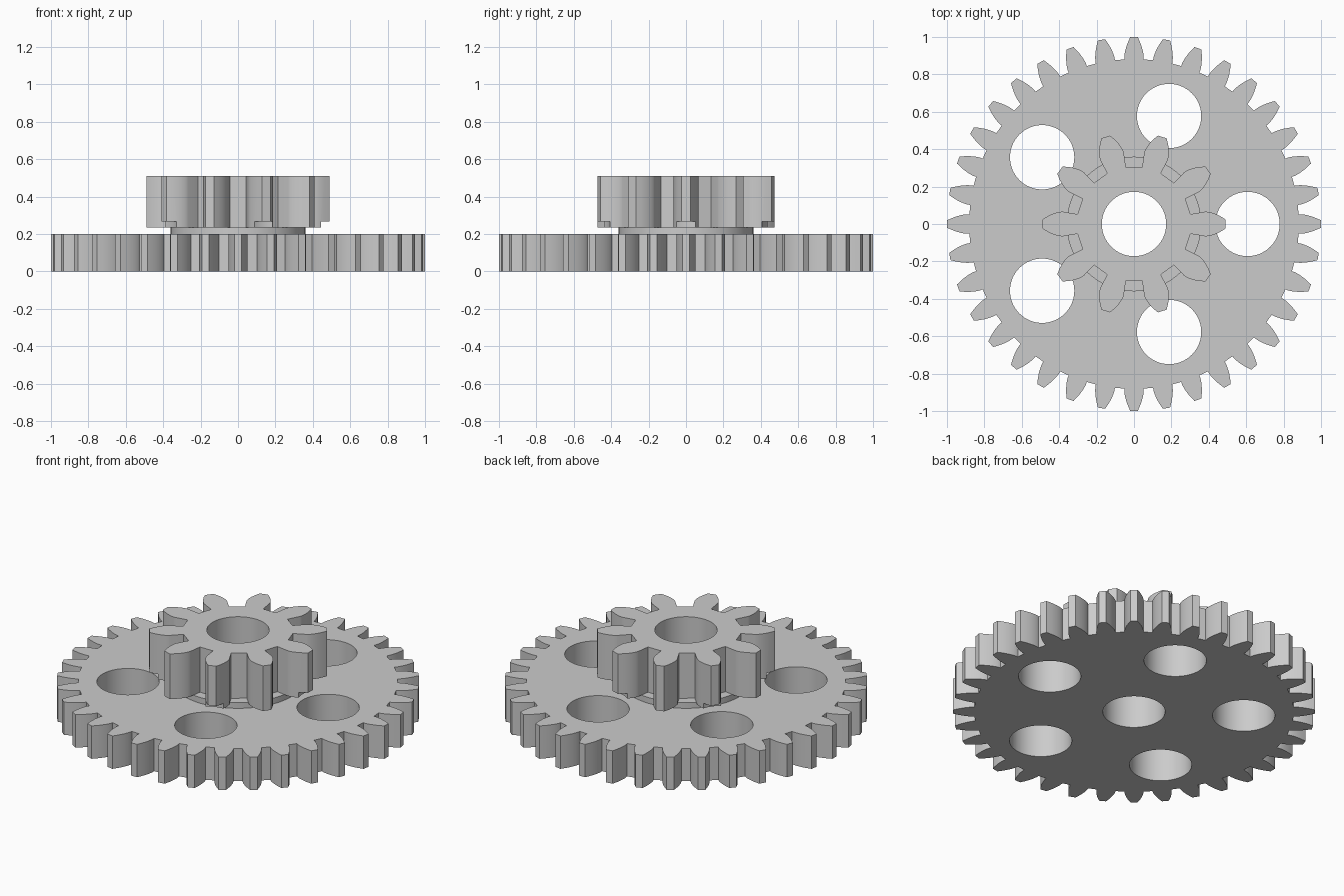
import bpy, bmesh, math

if "Cube" in bpy.data.objects:
    bpy.data.objects.remove(bpy.data.objects["Cube"])

grey = bpy.data.materials.new("grey")
grey.diffuse_color = (0.6, 0.6, 0.6, 1)
grey.use_nodes = True
grey.node_tree.nodes["Principled BSDF"].inputs["Base Color"].default_value = grey.diffuse_color


def prism(name, outline, z0, z1):
    """Closed outline in the xy plane raised from z0 to z1."""
    bm = bmesh.new()
    base = bm.faces.new([bm.verts.new((x, y, z0)) for x, y in outline])
    top = bmesh.ops.extrude_face_region(bm, geom=[base])["geom"]
    bmesh.ops.translate(bm, vec=(0, 0, z1 - z0),
                        verts=[v for v in top if isinstance(v, bmesh.types.BMVert)])
    bmesh.ops.recalc_face_normals(bm, faces=bm.faces)
    mesh = bpy.data.meshes.new(name)
    bm.to_mesh(mesh)
    bm.free()
    mesh.materials.append(grey)
    ob = bpy.data.objects.new(name, mesh)
    bpy.context.collection.objects.link(ob)
    return ob


def circle(r, cx=0, cy=0, n=64):
    return [(cx + r * math.cos(2 * math.pi * i / n),
             cy + r * math.sin(2 * math.pi * i / n)) for i in range(n)]


def gear_outline(teeth, tip, steps=6):
    """Involute spur gear with a 20 degree pressure angle, a tooth on +x."""
    module = 2 * tip / (teeth + 2)
    pitch = module * teeth / 2
    root = pitch - 1.25 * module
    base = pitch * math.cos(math.radians(20))

    def involute(a):
        return math.tan(a) - a

    flank = [] if root >= base else [root]
    start = max(root, base)
    flank += [start + (tip - start) * (i / steps) ** 1.5 for i in range(steps + 1)]
    half = []
    for r in flank:
        a = math.acos(min(1, base / r))
        half.append((r, math.pi / (2 * teeth) + involute(math.radians(20)) - involute(a)))
    tooth = [(r, -a) for r, a in half] + [(r, a) for r, a in reversed(half)]
    return [(r * math.cos(a + 2 * math.pi * k / teeth),
             r * math.sin(a + 2 * math.pi * k / teeth))
            for k in range(teeth) for r, a in tooth]


# Large wheel, spacer collar and small pinion
wheel = prism("large_gear", gear_outline(36, 1.0), 0, 0.2)
collar = prism("spacer_collar", circle(0.36), 0.2, 0.235)
pinion = prism("small_gear", gear_outline(10, 0.49), 0.235, 0.51)

# Shaft bore, and five lightening holes that also nick the pinion teeth above
bore = prism("bore_cutter", circle(0.172), -0.1, 0.7)
holes = []
for k in range(5):
    a = 2 * math.pi * k / 5
    holes.append(prism("hole_cutter", circle(0.172, 0.607 * math.cos(a), 0.607 * math.sin(a)),
                       -0.1, 0.267))

for ob, cutters in ((wheel, [bore] + holes), (collar, [bore]), (pinion, [bore] + holes)):
    for cutter in cutters:
        mod = ob.modifiers.new("cut", "BOOLEAN")
        mod.operation = "DIFFERENCE"
        mod.solver = "EXACT"
        mod.object = cutter
    bpy.ops.object.select_all(action="DESELECT")
    bpy.context.view_layer.objects.active = ob
    ob.select_set(True)
    for mod in list(ob.modifiers):
        bpy.ops.object.modifier_apply(modifier=mod.name)
    bpy.ops.object.shade_smooth_by_angle(angle=math.radians(20))

for cutter in [bore] + holes:
    bpy.data.objects.remove(cutter)
